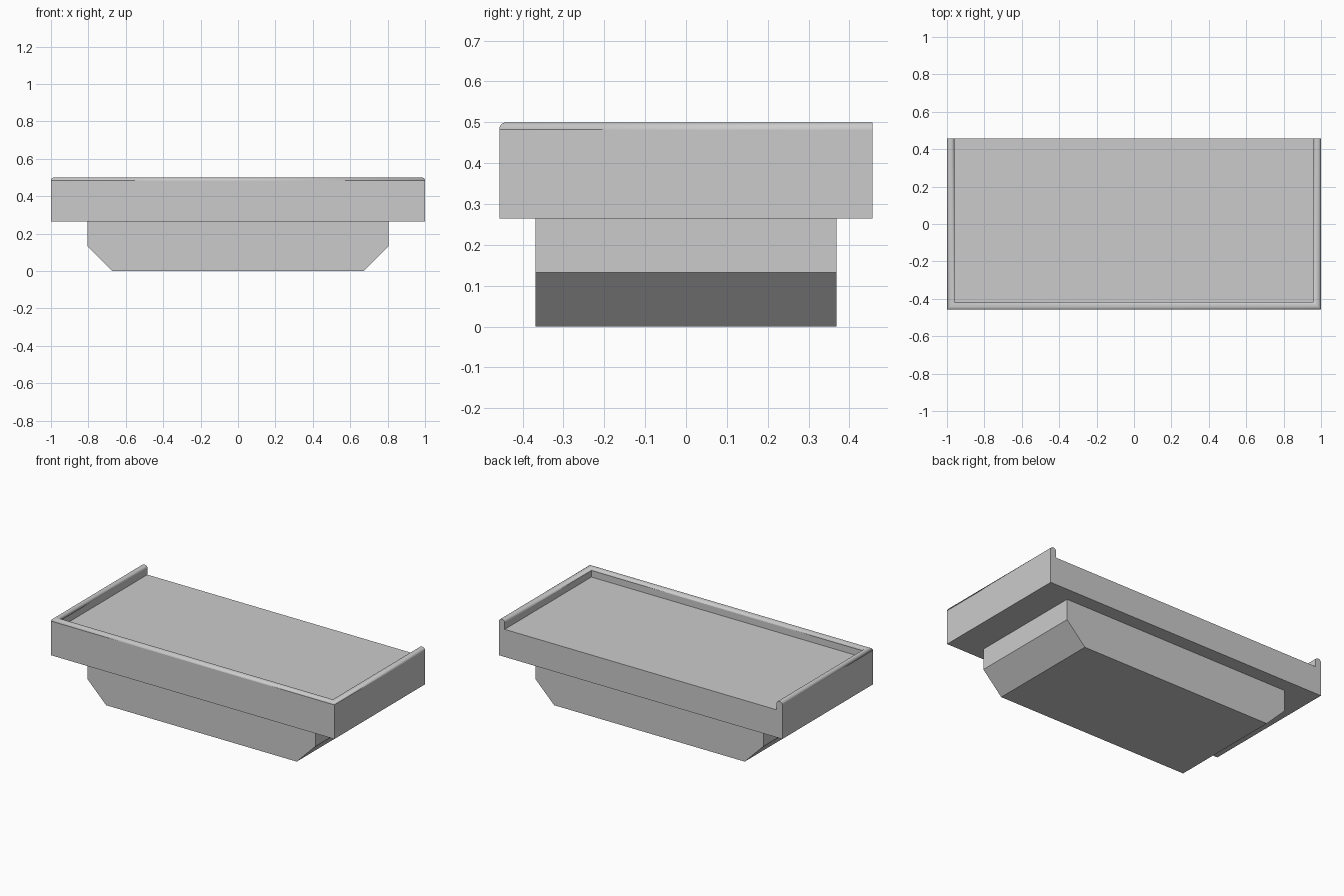
import bpy, bmesh, math

if "Cube" in bpy.data.objects:
    bpy.data.objects.remove(bpy.data.objects["Cube"])

HX, HY = 1.0, 0.457              # tray half sizes
Z_BOTTOM, Z_FLOOR, Z_TOP = 0.265, 0.441, 0.5
RIM, R, SEG = 0.04, 0.017, 5     # rim thickness, edge rounding


def finish(bm, name):
    bmesh.ops.recalc_face_normals(bm, faces=bm.faces)
    me = bpy.data.meshes.new(name)
    bm.to_mesh(me)
    bm.free()
    ob = bpy.data.objects.new(name, me)
    bpy.context.collection.objects.link(ob)
    return ob


def arc(cx, cz, a0, a1):
    angles = [math.radians(a0 + (a1 - a0) * i / SEG) for i in range(SEG + 1)]
    return [(cx + R * math.cos(a), cz + R * math.sin(a)) for a in angles]


# Tray: wall profile (inset, z) swept around left, front and right with mitred corners
profile = [(0, Z_BOTTOM)]
profile += arc(R, Z_TOP - R, 180, 90)
profile += arc(RIM - R, Z_TOP - R, 90, 0)
profile += [(RIM, Z_FLOOR)]

bm = bmesh.new()
rings = [[bm.verts.new(p) for p in (
    (-HX + d, HY, z), (-HX + d, -HY + d, z),
    (HX - d, -HY + d, z), (HX - d, HY, z))] for d, z in profile]
for k, (a, b) in enumerate(zip(rings, rings[1:])):
    for i in range(3):
        f = bm.faces.new((a[i], a[i + 1], b[i + 1], b[i]))
        f.smooth = 0 < k < len(rings) - 2    # only the rounded rim is smooth
bm.faces.new(rings[0])                       # underside
bm.faces.new(rings[-1])                      # tray floor
bm.faces.new([r[0] for r in rings] + [r[3] for r in reversed(rings)])  # open back
for e in bm.edges:                           # crisp mitres
    if len(e.link_faces) == 2 and e.calc_face_angle(0) > math.radians(30):
        e.smooth = False
finish(bm, "tray")

# Base: block with chamfered lower ends, extruded front to back
BX, BY, CH = 0.805, 0.369, 0.132
outline = [(-BX, Z_BOTTOM), (-BX, CH), (-BX + CH, 0),
           (BX - CH, 0), (BX, CH), (BX, Z_BOTTOM)]
bm = bmesh.new()
face = bm.faces.new([bm.verts.new((x, -BY, z)) for x, z in outline])
ext = bmesh.ops.extrude_face_region(bm, geom=[face], use_keep_orig=True)
bmesh.ops.translate(bm, vec=(0, 2 * BY, 0),
                    verts=[g for g in ext["geom"] if isinstance(g, bmesh.types.BMVert)])
finish(bm, "base")
